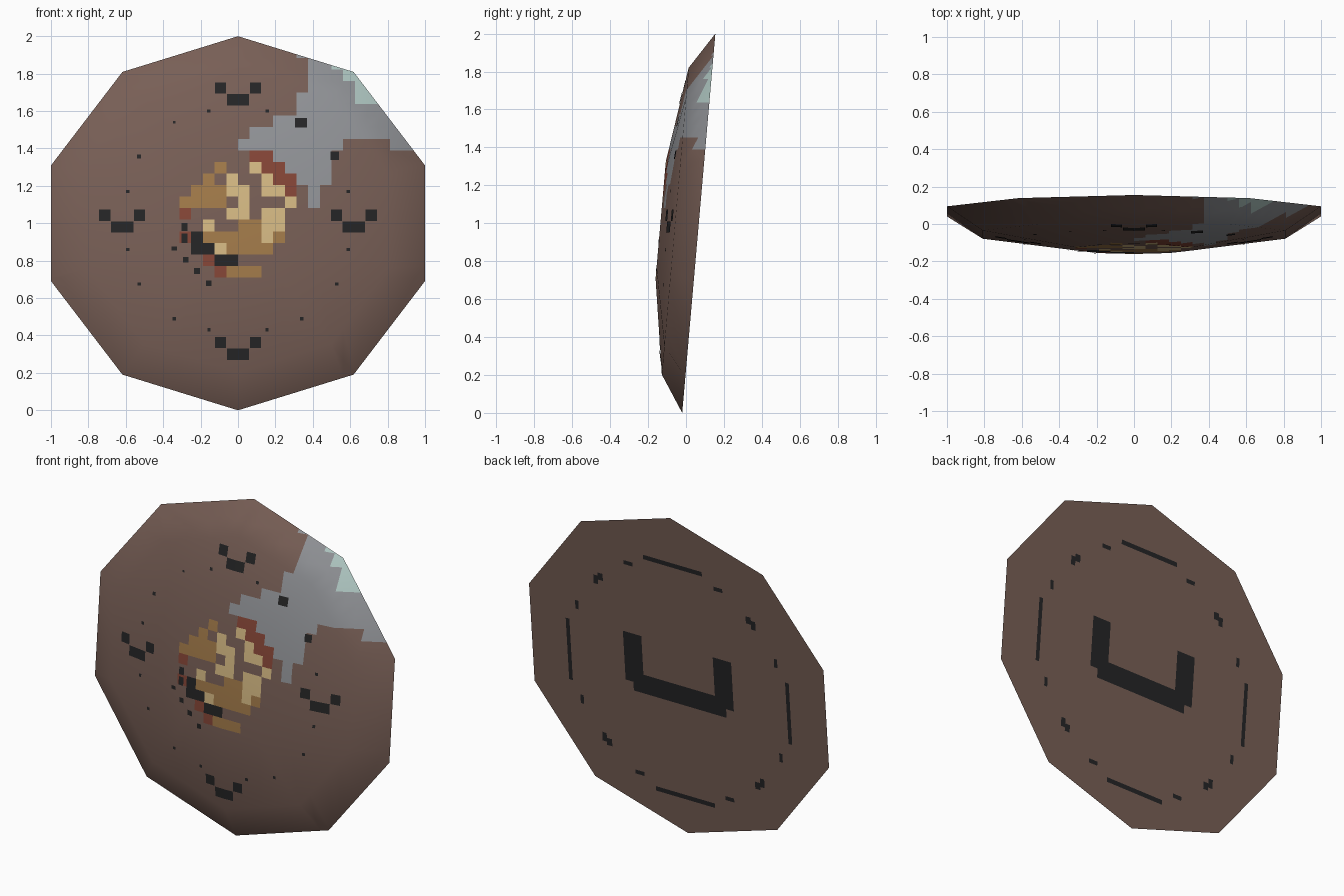
import bpy, bmesh, math
from mathutils import Vector
from mathutils.bvhtree import BVHTree

if "Cube" in bpy.data.objects:
    bpy.data.objects.remove(bpy.data.objects["Cube"])

TILT = math.radians(5)
ST, CT = math.sin(TILT), math.cos(TILT)
RX, RZ, DEPTH, CY = 1.0515, 1.0 / CT, 0.212, 0.0675
PX, PZ, Z0 = 0.0625, 0.0618, 0.71        # painted cell size and lowest row


def srgb(r, g, b):
    f = lambda c: ((c / 255 + 0.055) / 1.055) ** 2.4 if c > 10 else c / 3294
    return (f(r), f(g), f(b), 1)


COLOURS = {
    "brown": srgb(120, 95, 86), "gold_tan": srgb(163, 123, 74),
    "cream": srgb(214, 186, 132), "rust_red": srgb(134, 70, 55),
    "charcoal": srgb(37, 37, 38), "grey": srgb(146, 148, 152),
    "pale_teal": srgb(178, 202, 197),
}
MATS = {}
for name, col in COLOURS.items():
    MATS[name] = bpy.data.materials.new(name)
    MATS[name].diffuse_color = col
ORDER = list(COLOURS)


def place(x, u, w):
    """Disc space (across, up, outward) to the leaning world position."""
    return Vector((x, CY + u * ST - w * CT, 1 + u * CT + w * ST))


def ring(bm, polar):
    s, c = math.sin(polar), math.cos(polar)
    return [bm.verts.new(place(RX * s * math.cos(a), RZ * s * math.sin(a), DEPTH * c))
            for a in (math.radians(18 + 36 * k) for k in range(10))]


def make_object(name, bm, mats):
    mesh = bpy.data.meshes.new(name)
    bm.to_mesh(mesh)
    bm.free()
    for m in mats:
        mesh.materials.append(MATS[m])
    ob = bpy.data.objects.new(name, mesh)
    bpy.context.collection.objects.link(ob)
    return ob


# Domed front: three ten-sided rings and a flat cap
dome = bmesh.new()
rings = [ring(dome, math.radians(a)) for a in (90, 54, 18)]
for lo, hi in zip(rings, rings[1:]):
    for k in range(10):
        j = (k + 1) % 10
        dome.faces.new((lo[k], lo[j], hi[j], hi[k]))
dome.faces.new(rings[-1])
dome.normal_update()
dome_tree = BVHTree.FromBMesh(dome)

# Flat back
back = bmesh.new()
back.faces.new(ring(back, math.pi / 2)[::-1])
back.normal_update()
back_tree = BVHTree.FromBMesh(back)
make_object("back_face", back, ["brown"])

# Cut the dome along the cell lines, so the painted areas have clean borders
cuts = [((k * PX, 0, 0), (1, 0, 0)) for k in range(-5, 14)]
cuts += [((0, 0, Z0 + k * PZ), (0, 0, 1)) for k in range(20)]
for co, no in cuts:
    bmesh.ops.bisect_plane(dome, geom=dome.verts[:] + dome.edges[:] + dome.faces[:],
                           dist=1e-5, plane_co=co, plane_no=no)

# Centre patch, top row first, and the grey area as a row span per column
PATCH = ["......RR..", "...T..CRR.", "..T.C..CRR", ".TTTCC.CCR", "TTTT.C...C",
         "R...CC.CC.", "..C..TTCC.", "RKTTTTTCT.", ".KKCTTTT..", "..RKK.....",
         "...RTTT..."]
LETTER = {"R": "rust_red", "T": "gold_tan", "C": "cream", "K": "charcoal"}
GREY_LOW = [11, 11, 11, 10, 9, 8, 6, 8, 11, 12, 12, 12, 12, 11]
GREY_TOP = [12, 13, 13, 14, 14, 16]


def cell_colour(x, z):
    c, r = math.floor(x / PX), math.floor((z - Z0) / PZ)
    if 0 <= r <= 10 and -5 <= c <= 4:
        letter = PATCH[10 - r][c + 5]
        if letter in LETTER:
            return LETTER[letter]
    if c < 0:
        return "brown"
    if (c >= 8 and r >= 18) or (c >= 9 and r >= 17) or (c >= 10 and r >= 15):
        return "pale_teal"
    top = GREY_TOP[c] if c < len(GREY_TOP) else 99
    if GREY_LOW[min(c, 13)] <= r < top or (c == 5 and r >= 19):
        return "grey"
    return "brown"


for f in dome.faces:
    p = f.calc_center_median()
    f.material_index = ORDER.index(cell_colour(p.x, p.z))
    f.smooth = True
front = make_object("domed_front", dome, ORDER)

# Rounded shading that follows the dome
normals = []
for v in front.data.vertices:
    d = v.co - Vector((0, CY, 1))
    u, w = d.y * ST + d.z * CT, -d.y * CT + d.z * ST
    w = max(w, 0.068) / DEPTH ** 2
    n = Vector((d.x / RX ** 2, u * ST / RZ ** 2 - w * CT, u * CT / RZ ** 2 + w * ST))
    normals.append(n.normalized())
front.data.normals_split_custom_set_from_vertices(normals)


def marks(name, tree, side, rects):
    """Thin dark plates laid on a surface; each rect is centre x, z, width, height."""
    bm = bmesh.new()
    for cx, cz, w, h in rects:
        n = 4
        cols = []
        for i in range(n + 1):
            x = cx + w * (i / n - 0.5)
            pair = []
            for z in (cz - h / 2, cz + h / 2):
                hit = tree.ray_cast(Vector((x, side, z)), Vector((0, -side, 0)))[0]
                pair.append(bm.verts.new(hit + Vector((0, side * 0.004, 0))))
            cols.append(pair)
        for a, b in zip(cols, cols[1:]):
            quad = (a[0], b[0], b[1], a[1])
            bm.faces.new(quad if side < 0 else quad[::-1])
    make_object(name, bm, ["charcoal"])


# Four small U marks on the front
u_marks = []
for cx, cz in ((0, 1.69), (0, 0.33), (-0.62, 1.01), (0.62, 1.01)):
    u_marks += [(cx, cz - 0.03, 0.12, 0.06)]
    u_marks += [(cx + s * 0.093, cz + 0.033, 0.06, 0.06) for s in (-1, 1)]
marks("front_u_marks", dome_tree, -1, u_marks)

# Specks on the front
specks = [(s * x, z, 0.018, 0.018) for s in (-1, 1) for x, z in (
    (0.157, 1.6), (0.59, 1.17), (0.59, 0.86), (0.527, 0.675), (0.34, 0.49), (0.155, 0.43))]
specks += [(0.337, 1.537, 0.062, 0.052), (0.517, 1.362, 0.045, 0.045),
           (-0.34, 1.54, 0.014, 0.012), (-0.53, 1.357, 0.022, 0.02),
           (-0.34, 0.865, 0.03, 0.022), (-0.285, 0.98, 0.032, 0.045),
           (-0.285, 0.92, 0.032, 0.05), (-0.28, 0.805, 0.03, 0.03),
           (-0.22, 0.745, 0.032, 0.032), (-0.157, 0.68, 0.028, 0.03)]
marks("front_specks", dome_tree, -1, specks)

# Large U on the back
marks("back_u_mark", back_tree, 1,
      [(0, 0.88, 0.63, 0.12)] + [(s * 0.305, 1.03, 0.125, 0.31) for s in (-1, 1)])

# Broken ring of dashes on the back
MID = 0.965
dashes = [(0, MID + s * 0.735, 0.4, 0.028) for s in (-1, 1)]
dashes += [(s * 0.745, MID, 0.025, 0.39) for s in (-1, 1)]
for sx in (-1, 1):
    for sz in (-1, 1):
        dashes += [(sx * 0.305, MID + sz * 0.665, 0.06, 0.025),
                   (sx * 0.675, MID + sz * 0.3, 0.022, 0.055),
                   (sx * 0.535, MID + sz * 0.5, 0.03, 0.055),
                   (sx * 0.503, MID + sz * 0.525, 0.035, 0.045)]
marks("back_dashes", back_tree, 1, dashes)

for m in bpy.data.materials:
    if m.users and not m.is_grease_pencil:
        m.use_nodes = True
        m.node_tree.nodes["Principled BSDF"].inputs["Base Color"].default_value = m.diffuse_color
